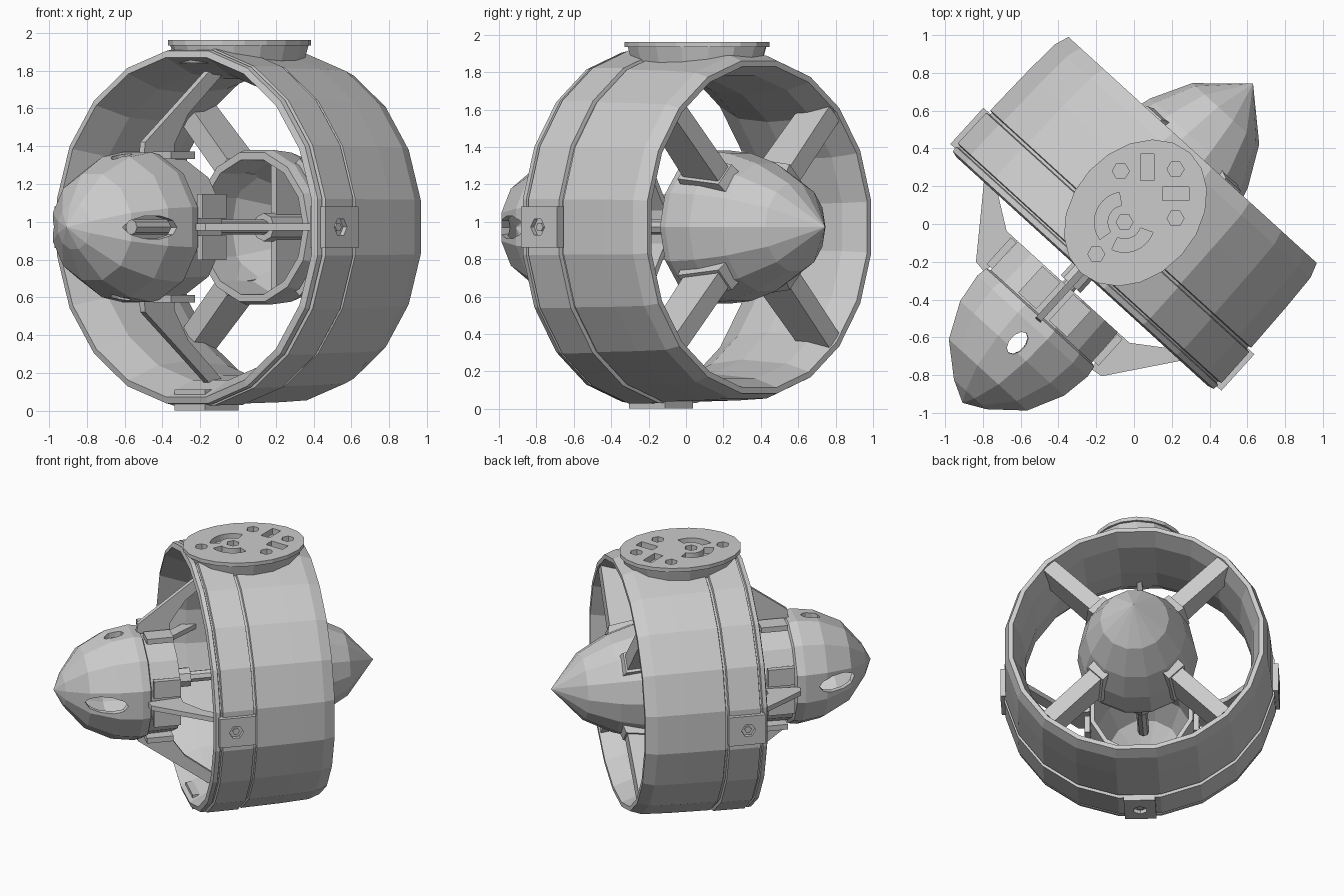
import bpy, bmesh
from math import cos, sin, pi, radians
from mathutils import Matrix, Vector

if "Cube" in bpy.data.objects:
    bpy.data.objects.remove(bpy.data.objects["Cube"])

# Local frame: x runs along the thruster axis (nose at -x), z is up
FRAME = Matrix.Translation((-0.026, 0.022, 0.972)) @ Matrix.Rotation(radians(47.7), 4, 'Z')


def make(name, bm):
    bmesh.ops.remove_doubles(bm, verts=bm.verts, dist=0.0005)
    bmesh.ops.recalc_face_normals(bm, faces=bm.faces)
    me = bpy.data.meshes.new(name)
    bm.to_mesh(me)
    bm.free()
    me.transform(FRAME)
    ob = bpy.data.objects.new(name, me)
    bpy.context.collection.objects.link(ob)
    return ob


def lathe(name, profile, sides, close=False, phase=0.0):
    """Revolve (x, radius) points about the axis."""
    bm = bmesh.new()
    rings = []
    for i in range(sides):
        a = 2 * pi * (i + phase) / sides
        rings.append([bm.verts.new((u, r * cos(a), r * sin(a))) for u, r in profile])
    n = len(profile)
    for i in range(sides):
        p, q = rings[i], rings[(i + 1) % sides]
        for j in range(n if close else n - 1):
            k = (j + 1) % n
            bm.faces.new((p[j], p[k], q[k], q[j]))
    return make(name, bm)


def prism(name, pts, h0, h1, matrix=Matrix(), top_scale=1.0):
    """Extrude a flat outline from h0 to h1, then place it with matrix."""
    bm = bmesh.new()
    c = sum((Vector(p) for p in pts), Vector((0, 0))) / len(pts)
    lo = [bm.verts.new((x, y, h0)) for x, y in pts]
    hi = [bm.verts.new((*(c + (Vector((x, y)) - c) * top_scale), h1)) for x, y in pts]
    bm.faces.new(lo[::-1])
    bm.faces.new(hi)
    for i in range(len(pts)):
        j = (i + 1) % len(pts)
        bm.faces.new((lo[i], lo[j], hi[j], hi[i]))
    bm.transform(matrix)
    return make(name, bm)


def ngon(n, r, cx=0, cy=0, sy=1.0):
    return [(cx + r * cos(2 * pi * i / n), cy + r * sy * sin(2 * pi * i / n)) for i in range(n)]


def rect(x, y, w, h):
    return [(x - w / 2, y - h / 2), (x + w / 2, y - h / 2), (x + w / 2, y + h / 2), (x - w / 2, y + h / 2)]


def cut(ob, cutters):
    for c in cutters:
        c.hide_render = True
        m = ob.modifiers.new("cut", 'BOOLEAN')
        m.operation, m.solver, m.object = 'DIFFERENCE', 'EXACT', c
    bpy.context.view_layer.update()
    dg = bpy.context.evaluated_depsgraph_get()
    me = bpy.data.meshes.new_from_object(ob.evaluated_get(dg))
    ob.modifiers.clear()
    ob.data = me
    for c in cutters:
        bpy.data.objects.remove(c)


def around(deg):
    return Matrix.Rotation(radians(deg), 4, 'X')


# outline given as (axis, radius), thickness sideways
UPRIGHT = Matrix.Rotation(radians(90), 4, 'X')

# Duct: wider front band, slimmer rear body, flared bore
lathe("duct", [(-0.37, 0.91), (-0.36, 0.945), (-0.33, 0.95), (-0.325, 0.935), (-0.315, 0.935),
               (-0.31, 0.955), (-0.09, 0.953), (-0.085, 0.93), (-0.07, 0.93), (-0.065, 0.945),
               (0.22, 0.938), (0.42, 0.928), (0.50, 0.90), (0.50, 0.868), (0.36, 0.82),
               (0.05, 0.795), (-0.18, 0.82)], 20, True, 0.5)

# Bolt pads on both sides and underneath
for label, ang in (("left", -90), ("right", 90), ("bottom", 180)):
    pad = prism(label + "_bolt_pad", rect(-0.21, 0, 0.26, 0.22), 0.86, 0.97, around(ang))
    cut(pad, [prism("cutter", ngon(6, 0.05, -0.22), 0.92, 1.05, around(ang))])
    prism(label + "_bolt", ngon(6, 0.025, -0.22), 0.90, 0.955, around(ang))

# Top mounting plate: sloped collar with recessed pockets and bolt holes
collar = prism("plate_collar", ngon(16, 0.385, 0.05, 0, 0.78), 0.87, 0.968, top_scale=1.08)
plate = prism("mounting_plate", ngon(20, 0.43, 0.05, 0, 0.77), 0.962, 0.99)
inv = FRAME.inverted()
PLAN = Matrix.Translation((inv.translation.x, inv.translation.y, 0)) @ Matrix.Rotation(radians(-47.7), 4, 'Z')


def arc_slot(cx, cy, r0, r1, a0, a1, n=10):
    angs = [radians(a0 + (a1 - a0) * i / n) for i in range(n + 1)]
    return [(cx + r1 * cos(a), cy + r1 * sin(a)) for a in angs] + \
           [(cx + r0 * cos(a), cy + r0 * sin(a)) for a in reversed(angs)]


outlines = [arc_slot(-0.05, 0.01, 0.09, 0.16, 100, 215), arc_slot(-0.05, 0.01, 0.09, 0.16, 245, 340),
            rect(0.07, 0.30, 0.07, 0.14), rect(0.22, 0.16, 0.14, 0.07)]
outlines += [ngon(6, 0.045, x, y) for x, y in
             ((-0.07, 0.28), (0.22, 0.29), (0.22, 0.03), (-0.20, -0.16), (-0.05, 0.01))]
for part in (plate, collar):
    cut(part, [prism("cutter", o, 0.945, 1.05, PLAN) for o in outlines])

# Nose shell with oval vents on the four sides
nose = lathe("nose_shell", [(-1.31, 0.0), (-1.25, 0.12), (-1.11, 0.29), (-0.92, 0.385), (-0.76, 0.41),
                            (-0.70, 0.40), (-0.69, 0.375), (-0.48, 0.37), (-0.48, 0.34), (-0.72, 0.35),
                            (-0.90, 0.35), (-1.09, 0.26), (-1.26, 0.0)], 12, False, 0.5)
vents = [prism("cutter", ngon(10, 0.14, -1.0, 0, 0.45), 0.15, 0.6, around(a + 0.3)) for a in (90, 270)]
vents += [prism("cutter", ngon(10, 0.07, -0.88, 0, 0.6), 0.15, 0.6, around(a + 0.3)) for a in (0, 180)]
cut(nose, vents)

# Thin fins from the nose into the front of the duct
for i in range(4):
    prism(f"front_fin_{i + 1}", [(-0.72, 0.38), (-0.48, 0.36), (-0.48, 0.44), (-0.37, 0.60), (-0.10, 0.81),
                                 (-0.20, 0.83), (-0.36, 0.71), (-0.71, 0.45)],
          -0.018, 0.018, around(90 * i) @ UPRIGHT)

# Panels around the nose collar, split by the fins
for i in range(4):
    for side in (-1, 1):
        prism(f"collar_panel_{i + 1}_{'a' if side < 0 else 'b'}",
              rect(-0.585, side * 0.11, 0.19, 0.13), 0.36, 0.40, around(90 * i))

# Tail cup, open towards the front
lathe("tail_cup", [(0.975, 0.0), (0.76, 0.24), (0.55, 0.35), (0.36, 0.405), (0.20, 0.42), (0.15, 0.405),
                   (0.15, 0.365), (0.38, 0.355), (0.60, 0.25), (0.62, 0.0)], 14)

# Diagonal rear struts with wider roots
for i in range(4):
    m = around(45 + 90 * i) @ UPRIGHT
    prism(f"rear_strut_{i + 1}", [(0.26, 0.36), (0.50, 0.32), (0.49, 0.86), (0.28, 0.83)], -0.055, 0.055, m)
    prism(f"strut_root_{i + 1}", [(0.23, 0.37), (0.53, 0.32), (0.51, 0.40), (0.24, 0.44)], -0.075, 0.075, m)

# Central shaft, hubs and web inside the tail cup
lathe("drive_shaft", [(-0.80, 0), (-0.80, 0.04), (0.66, 0.04), (0.66, 0)], 8)
lathe("front_hub", [(-0.46, 0), (-0.46, 0.07), (-0.34, 0.07), (-0.34, 0)], 8)
lathe("tail_hub", [(0.24, 0), (0.24, 0.075), (0.64, 0.075), (0.64, 0)], 8)
prism("tail_web", [(0.32, -0.36), (0.55, -0.27), (0.55, 0.27), (0.32, 0.36)], -0.02, 0.02, UPRIGHT)
